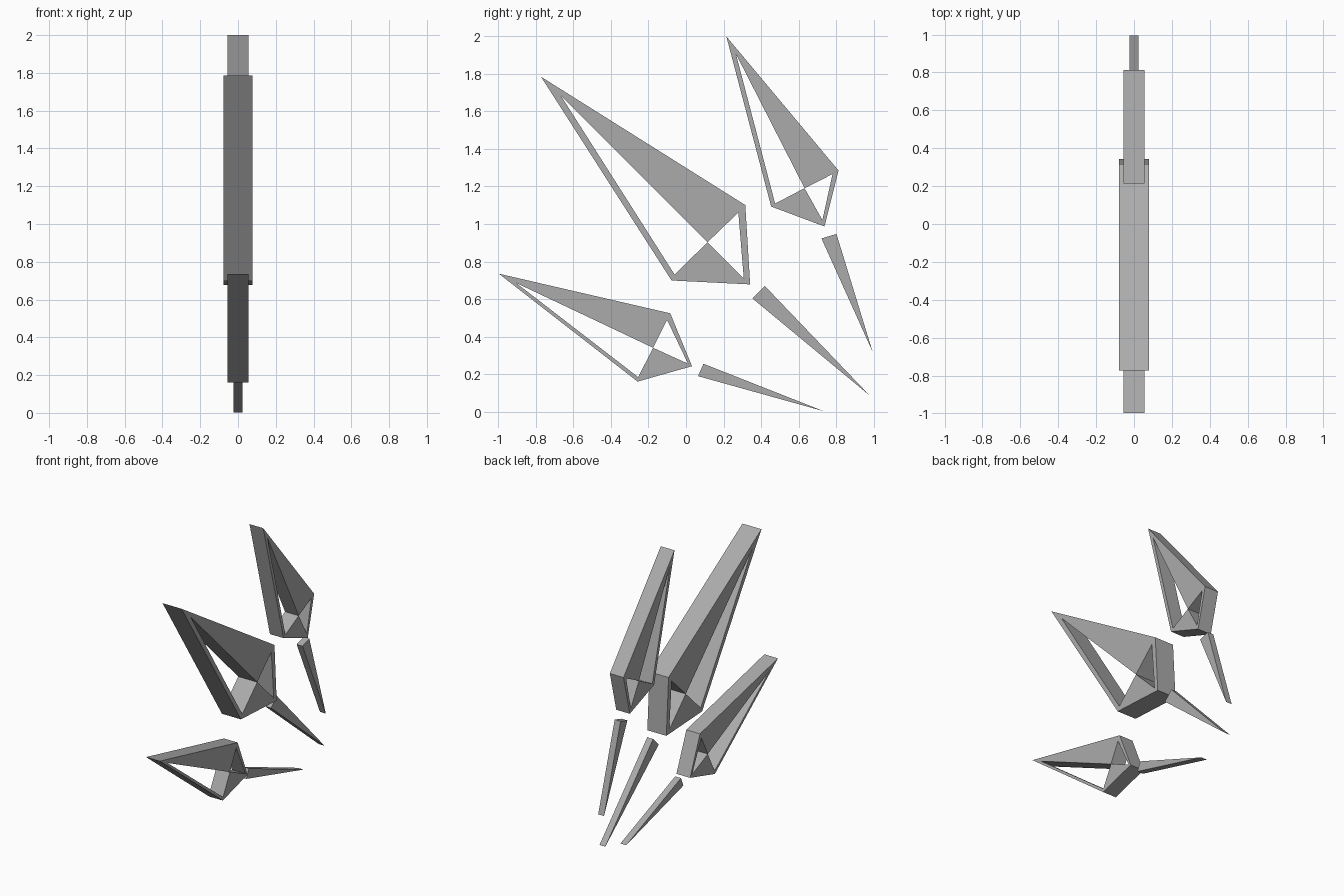
import bpy
import bmesh

cube = bpy.data.objects.get("Cube")
if cube:
    bpy.data.objects.remove(cube, do_unlink=True)

grey = bpy.data.materials.new("plain grey")
grey.use_nodes = True
colour = (0.41, 0.41, 0.41, 1)
grey.diffuse_color = colour
grey.node_tree.nodes["Principled BSDF"].inputs["Base Color"].default_value = colour


def slab(name, points, caps, walls, half):
    """Extrude a flat side profile (y, z) across x; walls are closed loops of point names."""
    bm = bmesh.new()
    left = {k: bm.verts.new((half, y, z)) for k, (y, z) in points.items()}
    right = {k: bm.verts.new((-half, y, z)) for k, (y, z) in points.items()}
    for cap in caps:
        bm.faces.new([left[k] for k in reversed(cap)])
        bm.faces.new([right[k] for k in cap])
    for loop in walls:
        for a, b in zip(loop, loop[1:] + loop[0]):
            bm.faces.new((left[a], left[b], right[b], right[a]))
    mesh = bpy.data.meshes.new(name)
    bm.to_mesh(mesh)
    bm.free()
    mesh.materials.append(grey)
    obj = bpy.data.objects.new(name, mesh)
    bpy.context.collection.objects.link(obj)


def blade(name, half, outline, window, notch, centre):
    """Kite blade with two triangular openings that meet at one centre point."""
    points = dict(zip("ABCDPQRSX", outline + window + notch + [centre]))
    # outline and openings: tip A, top B, back C, bottom D
    slab(name, points, ["ABRXP", "BCSR", "CDQXS", "DAPQ"],
         ["ABCD", "PXQ", "XRS"], half)


def spike(name, corners):
    """Thin wedge tapering to a point at the back."""
    slab(name, dict(zip("ABC", corners)), ["ABC"], ["ABC"], 0.024)


# Blades
blade("upper_blade", 0.056,
      [(0.215, 2.0), (0.813, 1.285), (0.738, 0.987), (0.454, 1.093)],
      [(0.266, 1.907), (0.475, 1.109)],
      [(0.781, 1.266), (0.727, 1.021)], (0.632, 1.191))
blade("middle_blade", 0.078,
      [(-0.773, 1.785), (0.316, 1.101), (0.342, 0.678), (-0.077, 0.699)],
      [(-0.667, 1.684), (-0.061, 0.731)],
      [(0.279, 1.061), (0.308, 0.71)], (0.114, 0.902))
blade("lower_blade", 0.056,
      [(-0.998, 0.735), (-0.084, 0.524), (0.032, 0.242), (-0.258, 0.16)],
      [(-0.906, 0.686), (-0.255, 0.184)],
      [(-0.101, 0.489), (0.011, 0.255)], (-0.175, 0.34))

# Trailing spikes, listed top, tip, bottom
spike("upper_spike", [(0.802, 0.947), (0.995, 0.318), (0.722, 0.923)])
spike("middle_spike", [(0.42, 0.67), (0.98, 0.085), (0.353, 0.604)])
spike("lower_spike", [(0.093, 0.255), (0.735, 0.002), (0.064, 0.189)])

# Consistent outward normals on the wedges and blades
for obj in bpy.context.collection.objects:
    if obj.type == "MESH" and obj.name.endswith(("blade", "spike")):
        obj.data.validate()
        obj.data.update()
